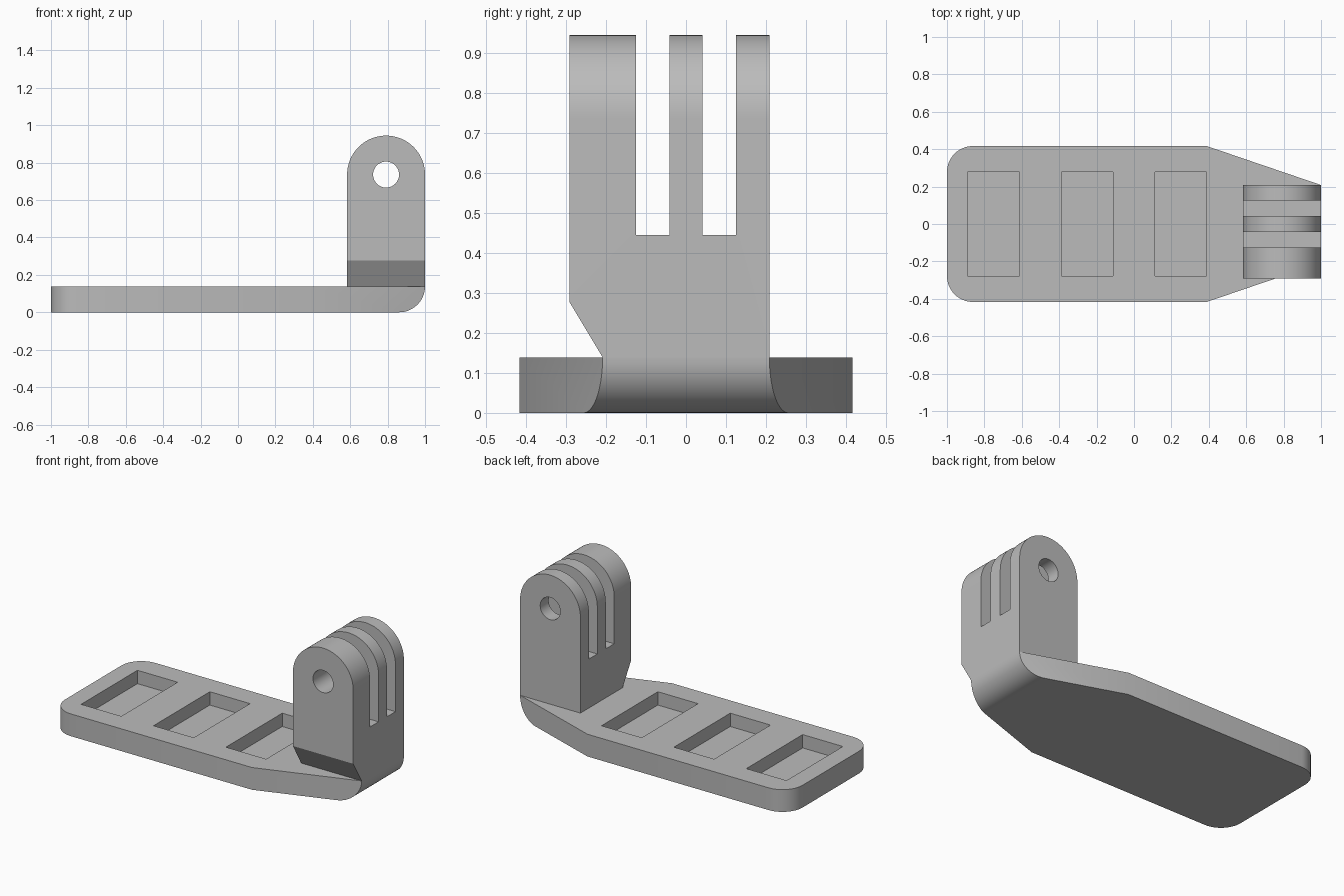
import bpy, bmesh
from math import sin, cos, pi
from mathutils import Vector

if "Cube" in bpy.data.objects:
    bpy.data.objects.remove(bpy.data.objects["Cube"])

UNIT = 1 / 36  # design grid: 36 steps per scene unit

grey = bpy.data.materials.new("plain grey")
grey.use_nodes = True
grey.diffuse_color = (0.5, 0.5, 0.5, 1)
grey.node_tree.nodes["Principled BSDF"].inputs["Base Color"].default_value = (0.5, 0.5, 0.5, 1)


def arc(cx, cy, r, start, end, steps=16):
    angles = [start + (end - start) * i / steps for i in range(steps + 1)]
    return [(cx + r * cos(a), cy + r * sin(a)) for a in angles]


def prism(name, outline, axis, low, high):
    """Extrude a 2D outline along the given axis (the other two keep their order)."""
    def place(p, h):
        co = list(p)
        co.insert("xyz".index(axis), h)
        return Vector(co) * UNIT
    bm = bmesh.new()
    face = bm.faces.new([bm.verts.new(place(p, low)) for p in outline])
    new = bmesh.ops.extrude_face_region(bm, geom=[face])["geom"]
    shift = place((0, 0), high - low)
    bmesh.ops.translate(bm, vec=shift, verts=[v for v in new if isinstance(v, bmesh.types.BMVert)])
    bmesh.ops.recalc_face_normals(bm, faces=bm.faces)
    mesh = bpy.data.meshes.new(name)
    bm.to_mesh(mesh)
    bm.free()
    mesh.materials.append(grey)
    obj = bpy.data.objects.new(name, mesh)
    bpy.context.collection.objects.link(obj)
    return obj


def box_outline(x0, x1, y0, y1):
    return [(x0, y0), (x1, y0), (x1, y1), (x0, y1)]


def select(obj):
    bpy.ops.object.select_all(action="DESELECT")
    obj.select_set(True)
    bpy.context.view_layer.objects.active = obj


def boolean(obj, tool, operation="DIFFERENCE"):
    tool.hide_render = True
    mod = obj.modifiers.new("cut", "BOOLEAN")
    mod.operation, mod.solver, mod.object = operation, "EXACT", tool
    select(obj)
    bpy.ops.object.modifier_apply(modifier=mod.name)
    bpy.data.objects.remove(tool)


# Base plate: rounded corners on the right end, tapering to the left end
taper = 7.5 / 22
tip = 7.5 - 2 * taper
plate = prism("base_plate",
              [(14, -15), (38, -tip), (38, tip), (14, 15)]
              + arc(-31, 10, 5, pi / 2, pi) + arc(-31, -10, 5, pi, 1.5 * pi),
              "z", -2, 5)
# Rounded lower edge under the tower
boolean(plate, prism("edge_shape", [(-40, 0)] + arc(31, 5, 5, -pi / 2, 0) + [(36, 5), (36, 8), (-40, 8)][1:],
                     "y", -20, 20), "INTERSECT")
# Three shallow pockets
for x in (-32, -14, 4):
    boolean(plate, prism("pocket", box_outline(x, x + 10, -10, 10), "z", 2, 8))

# Hinge tower with round top
tower = prism("hinge_tower", [(21, 5), (36, 5)] + arc(28.5, 26.5, 7.5, 0, pi, 48), "y", -10.5, 7.5)
# Sloped underside of the thick front finger
boolean(tower, prism("slope", [(-7.5, 5), (-10.5, 10), (-13.5, 15), (-13.5, 0), (-4.5, 0)], "x", 18, 40))
# Two slots between the fingers
for y in (-4.5, 1.5):
    boolean(tower, prism("slot", box_outline(y, y + 3, 16, 40), "x", 18, 40))
# Pin hole through all fingers
boolean(tower, prism("pin_hole", arc(28.5, 26.5, 2.5, 0, 2 * pi, 48)[:-1], "y", -15, 15))

for part in (plate, tower):
    select(part)
    bpy.ops.object.shade_smooth_by_angle(angle=pi / 7)
